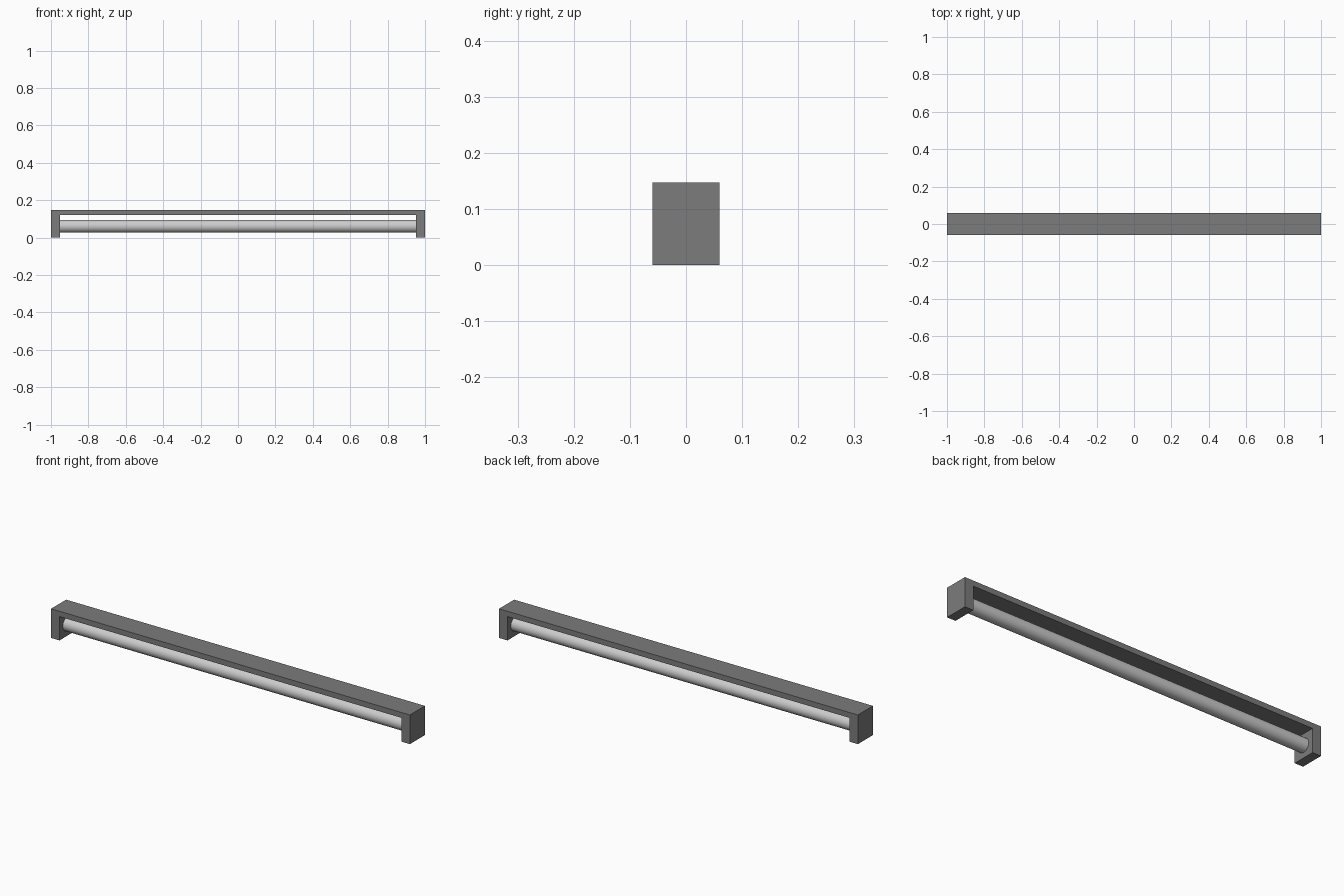
import bpy, bmesh, math

if "Cube" in bpy.data.objects:
    bpy.data.objects.remove(bpy.data.objects["Cube"])


def material(name, v):
    m = bpy.data.materials.new(name)
    m.diffuse_color = (v, v, v, 1)
    m.use_nodes = True
    m.node_tree.nodes["Principled BSDF"].inputs["Base Color"].default_value = m.diffuse_color
    return m


# Housing: bridge-shaped profile in XZ, extruded through the depth
half = [(0.953, 0.12), (0.953, 0), (1, 0), (1, 0.147)]
profile = half + [(-x, z) for x, z in reversed(half)]
bm = bmesh.new()
face = bm.faces.new([bm.verts.new((x, -0.06, z)) for x, z in profile])
ext = bmesh.ops.extrude_face_region(bm, geom=[face])
bmesh.ops.translate(bm, vec=(0, 0.12, 0),
                    verts=[e for e in ext["geom"] if isinstance(e, bmesh.types.BMVert)])
bmesh.ops.recalc_face_normals(bm, faces=bm.faces)
mesh = bpy.data.meshes.new("housing")
bm.to_mesh(mesh)
bm.free()
housing = bpy.data.objects.new("housing", mesh)
bpy.context.collection.objects.link(housing)
mesh.materials.append(material("dark_grey", 0.2))

# Round tube between the end blocks
bpy.ops.mesh.primitive_cylinder_add(vertices=32, radius=0.034, depth=1.907,
                                    location=(0, 0, 0.061),
                                    rotation=(0, math.pi / 2, 0))
tube = bpy.context.object
tube.name = "light_tube"
bpy.ops.object.shade_smooth_by_angle(angle=math.radians(40))
tube.data.materials.append(material("light_grey", 0.8))
